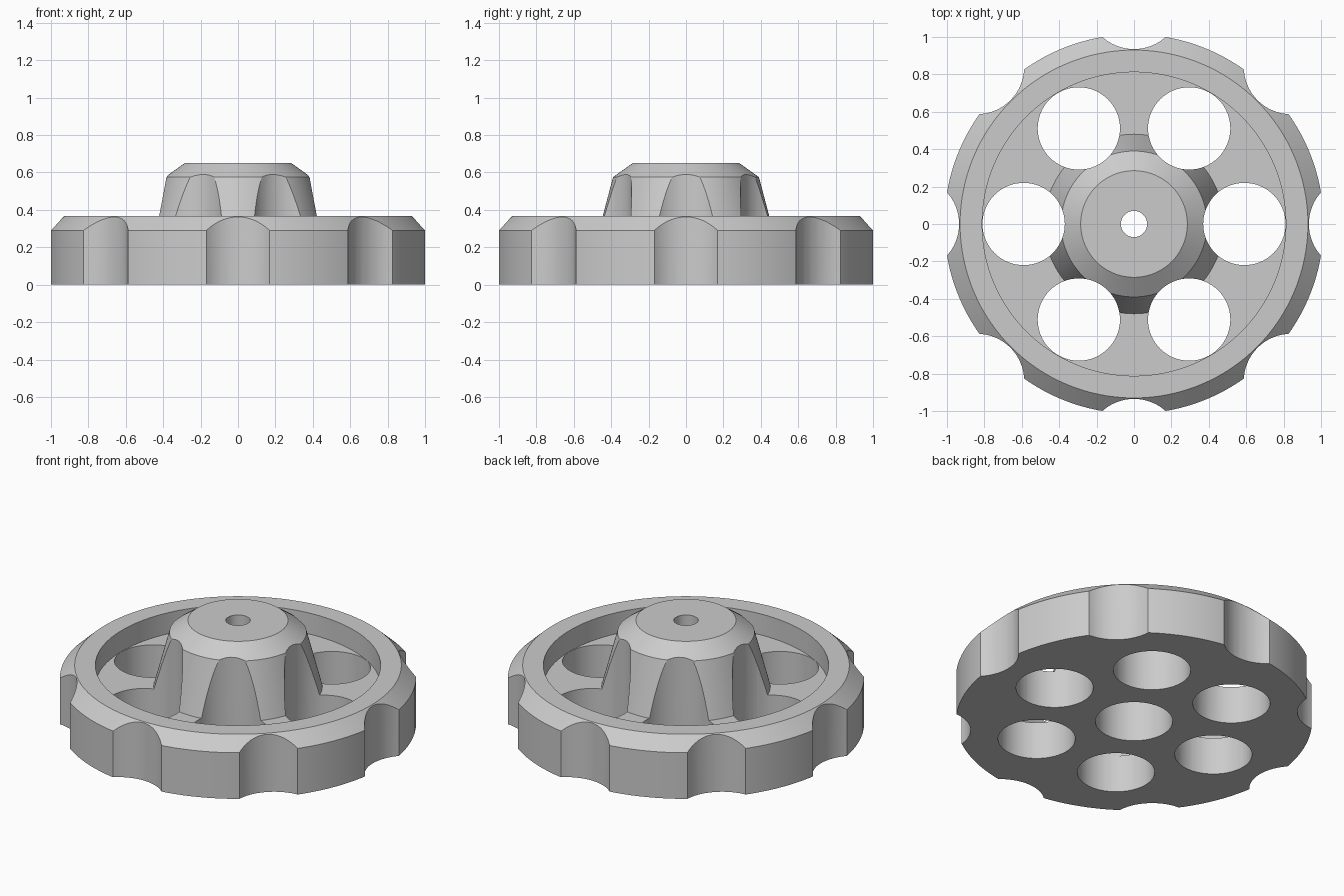
import bpy, bmesh, math
from mathutils import Matrix, Vector

cube = bpy.data.objects.get("Cube")
if cube:
    bpy.data.objects.remove(cube, do_unlink=True)

grey = bpy.data.materials.new("plain grey")
grey.use_nodes = True
grey.diffuse_color = (0.6, 0.6, 0.6, 1)
grey.node_tree.nodes["Principled BSDF"].inputs["Base Color"].default_value = (0.6, 0.6, 0.6, 1)


def add_object(name, bm):
    bmesh.ops.recalc_face_normals(bm, faces=bm.faces)
    mesh = bpy.data.meshes.new(name)
    bm.to_mesh(mesh)
    bm.free()
    mesh.materials.append(grey)
    obj = bpy.data.objects.new(name, mesh)
    bpy.context.scene.collection.objects.link(obj)
    return obj


def lathe(name, profile, steps):
    """Turn a closed (radius, height) profile around the z axis."""
    bm = bmesh.new()
    verts = [bm.verts.new((r, 0, z)) for r, z in profile]
    edges = [bm.edges.new((a, b)) for a, b in zip(verts, verts[1:] + verts[:1])]
    bmesh.ops.spin(bm, geom=verts + edges, cent=(0, 0, 0), axis=(0, 0, 1),
                   angle=math.tau, steps=steps)
    bmesh.ops.remove_doubles(bm, verts=bm.verts, dist=0.0005)
    return add_object(name, bm)


def ring_of_cylinders(bm, count, distance, radius, segments):
    for i in range(count):
        spot = Matrix.Rotation(math.tau * i / count, 4, "Z") @ Vector((distance, 0, 0.4))
        bmesh.ops.create_cone(bm, cap_ends=True, segments=segments, radius1=radius,
                              radius2=radius, depth=1.2, matrix=Matrix.Translation(spot))


# Rim, web and tapered hub in one turned body, with a stepped bore
wheel = lathe("handwheel", [
    (0.22, 0), (1.014, 0), (1.014, 0.29), (0.93, 0.367),   # outer wall, chamfer
    (0.812, 0.367), (0.812, 0.235), (0.48, 0.235),         # rim top, recessed web
    (0.39, 0.575), (0.285, 0.65),                          # hub side, chamfer
    (0.07, 0.65), (0.07, 0.5), (0.22, 0.5),                # bore, counterbore
], 128)

# Lightening holes, which also flute the hub, and finger grips around the rim
bm = bmesh.new()
ring_of_cylinders(bm, 6, 0.59, 0.22, 64)
ring_of_cylinders(bm, 8, 1.188, 0.253, 64)
cutter = add_object("hole_and_grip_cutter", bm)
cutter.hide_render = True

cut = wheel.modifiers.new("holes and grips", "BOOLEAN")
cut.object = cutter
cut.operation = "DIFFERENCE"
cut.solver = "EXACT"

bpy.ops.object.select_all(action="DESELECT")
bpy.context.view_layer.objects.active = wheel
wheel.select_set(True)
bpy.ops.object.modifier_apply(modifier=cut.name)
bpy.data.objects.remove(cutter, do_unlink=True)
bpy.ops.object.shade_smooth_by_angle(angle=math.radians(20))
